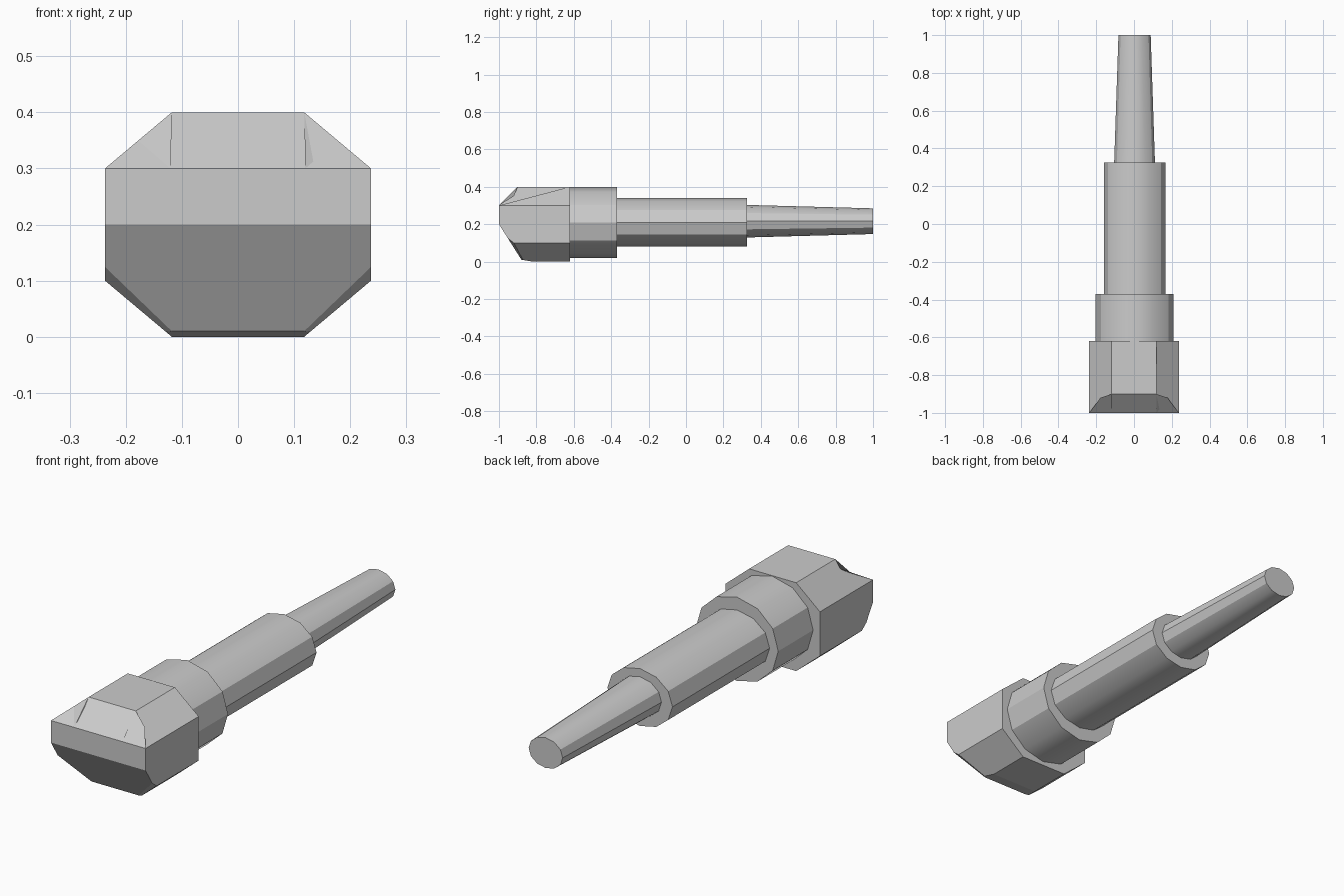
import bpy, bmesh
from math import radians, pi
from mathutils import Vector, Matrix

cube = bpy.data.objects.get("Cube")
if cube:
    bpy.data.objects.remove(cube, do_unlink=True)

# One plain grey for the whole tool
grey = bpy.data.materials.new("plain_grey")
grey.use_nodes = True
colour = (0.6, 0.6, 0.6, 1)
grey.diffuse_color = colour
grey.node_tree.nodes["Principled BSDF"].inputs["Base Color"].default_value = colour


def add_object(name, bm, smooth):
    bmesh.ops.recalc_face_normals(bm, faces=bm.faces)
    mesh = bpy.data.meshes.new(name)
    bm.to_mesh(mesh)
    bm.free()
    mesh.materials.append(grey)
    obj = bpy.data.objects.new(name, mesh)
    bpy.context.collection.objects.link(obj)
    if smooth:
        bpy.ops.object.select_all(action='DESELECT')
        obj.select_set(True)
        bpy.context.view_layer.objects.active = obj
        bpy.ops.object.shade_smooth_by_angle(angle=radians(30))
    return obj


def add_rod(name, y0, y1, rx, rz, z, taper=1.0):
    """Twelve-sided oval rod along y; taper scales its back end."""
    bm = bmesh.new()
    bmesh.ops.create_cone(bm, cap_ends=True, segments=12, radius1=1,
                          radius2=taper, depth=y1 - y0)
    bmesh.ops.rotate(bm, verts=bm.verts, matrix=Matrix.Rotation(-pi / 2, 3, 'X'))
    bmesh.ops.rotate(bm, verts=bm.verts, matrix=Matrix.Rotation(pi / 2, 3, 'Y'))
    bmesh.ops.scale(bm, verts=bm.verts, vec=(rx, 1, rz))
    bmesh.ops.translate(bm, verts=bm.verts, vec=(0.003, (y0 + y1) / 2, z))
    return add_object(name, bm, True)


def slice_off(bm, a, b, c, outside):
    """Cut along the plane through a, b, c and cap; drop the outside part."""
    a, b, c, outside = map(Vector, (a, b, c, outside))
    normal = (b - a).cross(c - a).normalized()
    if normal.dot(outside - a) < 0:
        normal = -normal
    cut = bmesh.ops.bisect_plane(bm, geom=bm.verts[:] + bm.edges[:] + bm.faces[:],
                                 plane_co=a, plane_no=normal, clear_outer=True)
    edges = [e for e in cut["geom_cut"] if isinstance(e, bmesh.types.BMEdge)]
    bmesh.ops.contextual_create(bm, geom=edges)


def near(items, point, position):
    return min(items, key=lambda i: (position(i) - Vector(point)).length)


# Octagonal head, extruded forward
bm = bmesh.new()
half = [(0.118, 0), (0.237, 0.1), (0.237, 0.3), (0.118, 0.4)]
outline = half + [(-x, z) for x, z in reversed(half)]
back = bm.faces.new([bm.verts.new((x, -0.62, z)) for x, z in outline])
front = bmesh.ops.extrude_face_region(bm, geom=[back], use_keep_orig=True)
moved = [v for v in front["geom"] if isinstance(v, bmesh.types.BMVert)]
bmesh.ops.translate(bm, verts=moved, vec=(0, -0.38, 0))

# Sloped nose, chin and lower corners
slice_off(bm, (0, -1, 0.3), (1, -1, 0.3), (0, -0.9, 0.4), (0, -1, 0.4))
slice_off(bm, (0, -1, 0.2), (1, -1, 0.2), (0, -0.88, 0.01), (0, -1, 0))
slice_off(bm, (0, -0.88, 0.01), (1, -0.88, 0.01), (0, -0.82, 0), (0, -0.88, 0))
for s in (-1, 1):
    slice_off(bm, (s * 0.237, -0.953, 0.125), (s * 0.118, -0.88, 0.01),
              (s * 0.237, -0.92, 0.1), (s * 0.237, -0.94, 0.1))

# Dented upper corners
for s in (-1, 1):
    middle = lambda e: (e.verts[0].co + e.verts[1].co) / 2
    edge = near(bm.edges, (s * 0.178, -0.95, 0.35), middle)
    _, dent = bmesh.utils.edge_split(edge, edge.verts[0], 0.5)
    dent.co.y = -0.92
    ridge = [e for e in bm.edges if all(abs(v.co.z - 0.3) < 0.001 and v.co.y < -0.99
                                        for v in e.verts)]
    edge = near(ridge, (s * 0.12, -1, 0.3), middle)
    _, foot = bmesh.utils.edge_split(edge, edge.verts[0], 0.5)
    foot.co = (s * 0.12, -1, 0.3)
    peak = near(bm.verts, (s * 0.118, -0.9, 0.4), lambda v: v.co)
    for end in (dent, peak):
        bmesh.ops.connect_verts(bm, verts=[foot, end])
add_object("head", bm, False)

# Collar, shaft and tapered tang
add_rod("collar", -0.62, -0.37, 0.206, 0.19, 0.208)
add_rod("shaft", -0.37, 0.325, 0.163, 0.13, 0.21)
add_rod("tang", 0.325, 1.0, 0.108, 0.087, 0.216, taper=0.79)
